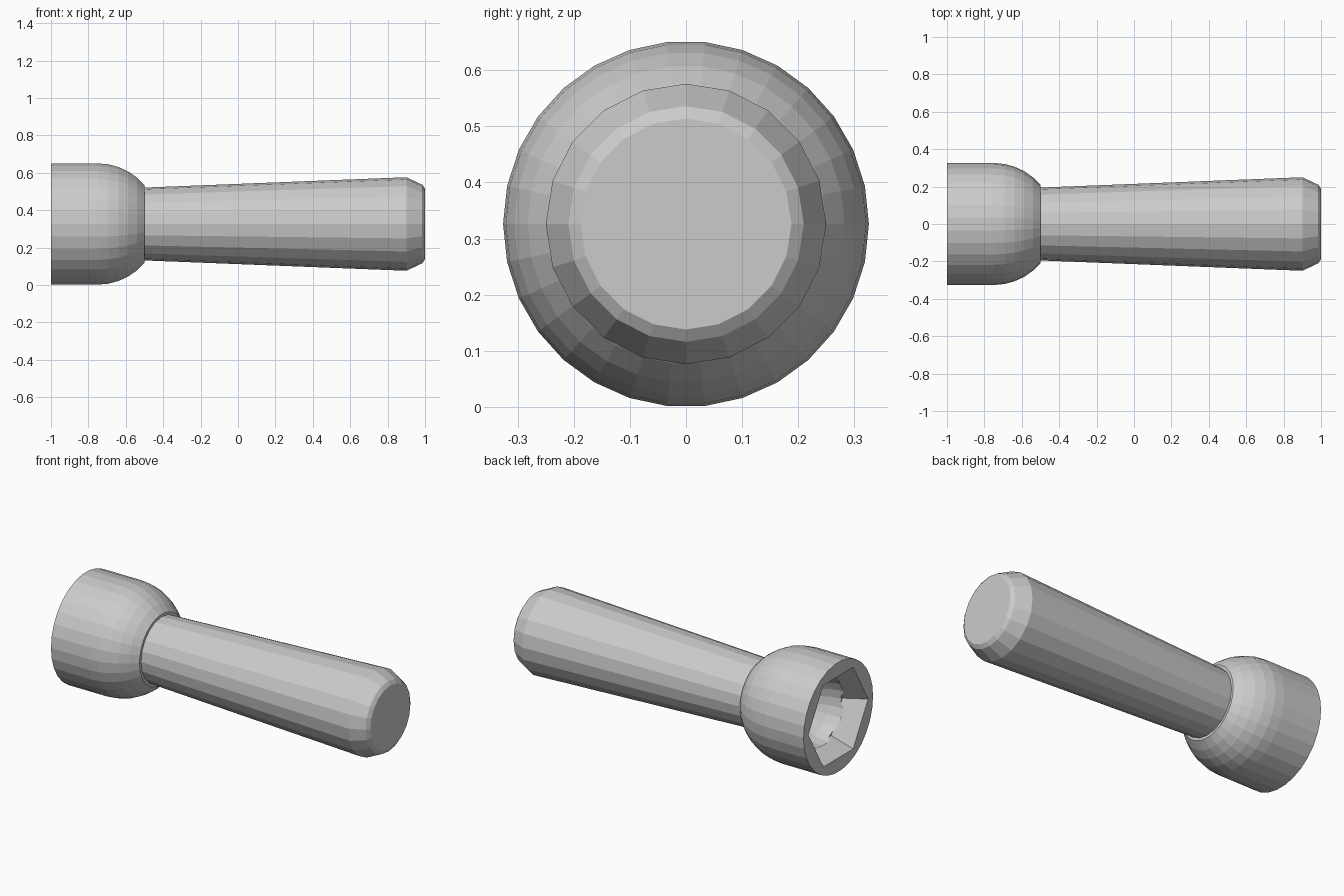
import bpy, bmesh
from math import sin, cos, pi, sqrt, radians

if "Cube" in bpy.data.objects:
    bpy.data.objects.remove(bpy.data.objects["Cube"])

AXIS_Z = 0.326


def ring(bm, x, r, n, phase=0.0):
    return [bm.verts.new((x, r * cos(phase + 2 * pi * i / n),
                          AXIS_Z + r * sin(phase + 2 * pi * i / n))) for i in range(n)]


def bridge(bm, a, b):
    n = len(a)
    for i in range(n):
        j = (i + 1) % n
        bm.faces.new((a[i], a[j], b[j], b[i]))


def finish(bm, name):
    bmesh.ops.recalc_face_normals(bm, faces=bm.faces)
    me = bpy.data.meshes.new(name)
    bm.to_mesh(me)
    bm.free()
    ob = bpy.data.objects.new(name, me)
    bpy.context.collection.objects.link(ob)
    return ob


def lathe(name, profile, n, phase=0.0):
    """Closed solid turned around the long x axis from (x, radius) pairs."""
    bm = bmesh.new()
    rings = [ring(bm, x, r, n, phase) for x, r in profile]
    for a, b in zip(rings, rings[1:]):
        bridge(bm, a, b)
    bm.faces.new(rings[0])
    bm.faces.new(rings[-1])
    return finish(bm, name)


# Handle: widening grip with a rounded butt
lathe("handle", [(-0.52, 0.194), (0.90, 0.25), (0.985, 0.21), (1.0, 0.188)], 20, pi / 2)

# Head: short cylinder running into a rounded shoulder
R = 0.326
profile = [(-1.0, R), (-0.75, R)]
profile += [(-0.75 + R * sin(radians(a)), R * cos(radians(a))) for a in (10, 20, 30, 40, 50)]
head = lathe("head", profile, 30, pi / 2 + pi / 30)

# Tapered hexagonal socket opening
hex_cut = lathe("socket_cutter", [(-1.05, 0.31), (-1.0, 0.28), (-0.88, 0.21)], 6)

# Domed bottom of the socket
D = 0.2
dome = [(-0.9, D)] + [(-0.88 + D * sin(radians(a)), D * cos(radians(a)))
                      for a in (0, 20, 40, 60, 80)]
dome_cut = lathe("dome_cutter", dome, 24)

for cutter in (hex_cut, dome_cut):
    cutter.hide_render = True
    cutter.hide_viewport = False
    cutter.display_type = 'WIRE'
    m = head.modifiers.new(cutter.name, 'BOOLEAN')
    m.operation = 'DIFFERENCE'
    m.solver = 'EXACT'
    m.object = cutter
